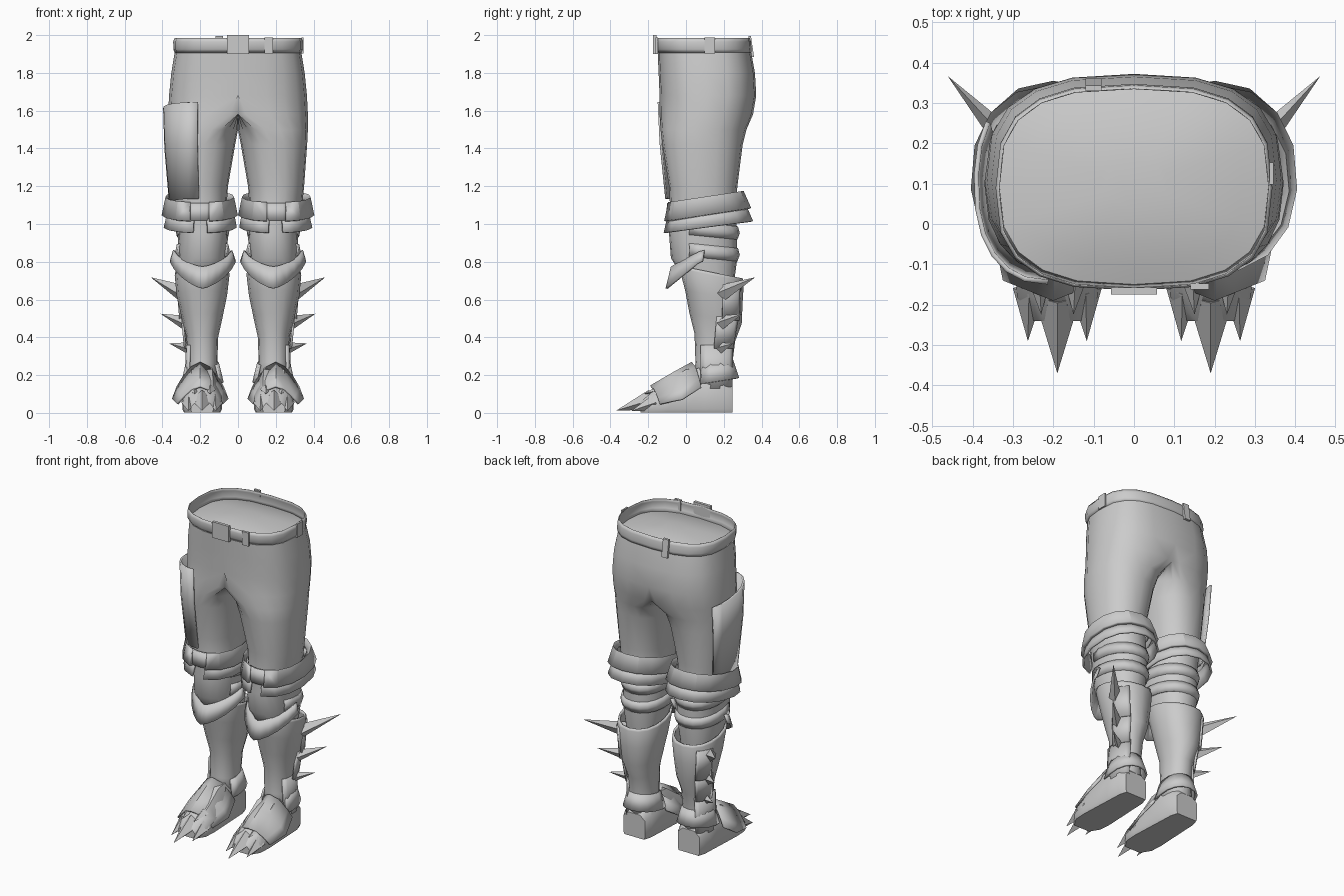
import bpy, bmesh, math
from mathutils import Vector

if "Cube" in bpy.data.objects:
    bpy.data.objects.remove(bpy.data.objects["Cube"])

grey = bpy.data.materials.new("light_grey")
grey.diffuse_color = (0.6, 0.6, 0.6, 1)
grey.use_nodes = True
grey.node_tree.nodes["Principled BSDF"].inputs["Base Color"].default_value = grey.diffuse_color


def finish(name, bm, mirror=True, thick=0, angle=40):
    bmesh.ops.recalc_face_normals(bm, faces=bm.faces)
    me = bpy.data.meshes.new(name)
    bm.to_mesh(me)
    bm.free()
    ob = bpy.data.objects.new(name, me)
    bpy.context.collection.objects.link(ob)
    me.materials.append(grey)
    bpy.context.view_layer.objects.active = ob
    ob.select_set(True)
    bpy.ops.object.shade_smooth_by_angle(angle=math.radians(angle))
    ob.select_set(False)
    if thick:
        m = ob.modifiers.new("thickness", 'SOLIDIFY')
        m.thickness = thick
        m.offset = -1
    if mirror:
        m = ob.modifiers.new("mirror", 'MIRROR')
        m.merge_threshold = 0.0005
    return ob


def power(v, n):
    return math.copysign(abs(v) ** (2 / n), v)


def skin(bm, rings, closed):
    vs = [[bm.verts.new(p) for p in r] for r in rings]
    n = len(vs[0])
    for a, b in zip(vs, vs[1:]):
        for i in range(n if closed else n - 1):
            j = (i + 1) % n
            bm.faces.new((a[i], a[j], b[j], b[i]))
    return vs


def band(name, rows, a0=0, a1=360, seg=16, tilt=0, drop=None, n=2.2, thick=0.012, mirror=True, angle=40):
    """Wrapped band; rows are (z, x_min, x_max, y_min, y_max), angle -90 is the front."""
    closed = a1 - a0 == 360
    rings = []
    for k, (z, x0, x1, y0, y1) in enumerate(rows):
        ring = []
        for i in range(seg if closed else seg + 1):
            a = math.radians(a0 + (a1 - a0) * i / seg)
            c, s = power(math.cos(a), n), power(math.sin(a), n)
            zz = z + tilt * s * (y1 - y0) / 2 - (drop[k] * abs(s) if drop else 0)
            ring.append(((x0 + x1) / 2 + c * (x1 - x0) / 2, (y0 + y1) / 2 + s * (y1 - y0) / 2, zz))
        rings.append(ring)
    bm = bmesh.new()
    skin(bm, rings, closed)
    return finish(name, bm, mirror, thick, angle)


def spike(name, base, tip, w, h, seg=4):
    base, tip = Vector(base), Vector(tip)
    d = (tip - base).normalized()
    u = d.cross(Vector((0, 0, 1))).normalized()
    v = u.cross(d)
    bm = bmesh.new()
    ring = [bm.verts.new(base + u * w * math.cos(2 * math.pi * i / seg) + v * h * math.sin(2 * math.pi * i / seg))
            for i in range(seg)]
    t = bm.verts.new(tip)
    for i in range(seg):
        bm.faces.new((ring[i], ring[(i + 1) % seg], t))
    bm.faces.new(ring)
    finish(name, bm, angle=20)


def box(name, loc, size, tilt=0):
    bm = bmesh.new()
    bmesh.ops.create_cube(bm, size=1)
    for v in bm.verts:
        v.co = Vector([v.co[i] * size[i] + loc[i] for i in range(3)])
        v.co.y += tilt * (v.co.z - loc[2])
    finish(name, bm, False)


# Trousers: half hips flowing into one leg, (z, centre, inner, outer, front, back, squareness)
rows = [(1.91, 0, 0, .335, -.15, .345, 2.8), (1.8, 0, 0, .353, -.145, .365, 2.8),
        (1.68, 0, 0, .365, -.14, .372, 2.7), (1.58, .04, .16, .33, -.14, .355, 2.5),
        (1.5, .14, .14, .23, -.135, .32, 2.3), (1.42, .178, .163, .188, -.125, .3, 2.3),
        (1.2, .2, .147, .15, -.09, .272, 2.2), (1.1, .2, .14, .14, -.085, .265, 2.2),
        (.95, .185, .133, .133, -.09, .27, 2.2), (.82, .19, .13, .13, -.08, .272, 2.2),
        (.66, .19, .1, .1, .02, .25, 2.2)]
rings = []
for z, cx, hi, ho, yf, yb, n in rows:
    ring = []
    for i in range(20):
        a = 2 * math.pi * i / 20 - math.pi / 2
        c, s = power(math.cos(a) if i % 10 else 0, n), power(math.sin(a), n)
        x = cx + c * (ho if c > 0 else hi)
        ring.append((max(0, x), (yf + yb) / 2 + s * (yb - yf) / 2, z))
    rings.append(ring)
bm = bmesh.new()
vs = skin(bm, rings, True)
bm.faces.new(vs[-1])
inner = [f for f in bm.faces if all(v.co.x < 1e-4 for v in f.verts)]
bmesh.ops.delete(bm, geom=inner, context='FACES')
bmesh.ops.remove_doubles(bm, verts=bm.verts, dist=0.0005)
finish("trousers", bm, angle=60)

# Gently domed waist cap
bm = bmesh.new()
dome = [[(power(math.cos(t), 2.7) * .335 * r, .0975 + power(math.sin(t), 2.7) * .2475 * r, 1.91 + .045 * (1 - r * r))
         for t in [2 * math.pi * i / 20 for i in range(20)]] for r in (1, .8, .55, .25)]
vs = skin(bm, dome, True)
bm.faces.new(vs[-1])
finish("waist_cap", bm, False)

# Belt, buckle and belt loops
band("belt", [(1.905, -.335, .335, -.15, .345), (1.925, -.342, .342, -.163, .347),
              (1.965, -.343, .343, -.165, .344), (1.985, -.336, .336, -.16, .337)],
     seg=20, n=2.8, thick=.003, mirror=False)
box("buckle", (0, -.166, 1.95), (.115, .018, .1))
box("front_loop", (.163, -.155, 1.945), (.045, .014, .085))
box("right_loop", (.341, .125, 1.945), (.01, .055, .085))
box("back_loop", (-.1, .345, 1.94), (.04, .014, .11), -.15)

# Thigh plate on one leg only
band("thigh_plate", [(1.615, -.397, -.03, -.15, .35), (1.4, -.39, -.04, -.14, .325), (1.11, -.365, -.05, -.11, .285)],
     -90, -215, 8, tilt=-.12, n=2.3, mirror=False)

# Knee cuff in two layers, split at the front
band("upper_cuff", [(1.12, .045, .36, -.09, .28), (1.145, .02, .385, -.1, .305), (1.05, 0, .405, -.122, .345)],
     -76, 256, 14, tilt=.15, thick=.02, angle=25)
band("lower_cuff", [(1.07, .02, .375, -.1, .32), (.985, .005, .395, -.122, .355)], -80, 260, 14, tilt=.13, angle=25)
band("cuff_strap", [(1.11, .06, .345, -.1, .27), (1.02, .06, .345, -.108, .27)], -115, -65, 4)

# Straps behind the knee
for z in (.97, .855):
    band("knee_strap", [(z + .035, .05, .325, -.08, .275), (z, .043, .332, -.08, .285),
                        (z - .035, .05, .325, -.08, .272)], -25, 205, 12, tilt=-.1)

# Pointed knee guard
band("knee_guard", [(.865, .03, .345, -.08, .26), (.81, .01, .362, -.108, .27)], -185, 5, 12,
     drop=[.09, .15], n=1.5, thick=.012)

# Greave
band("greave", [(.745, .047, .332, -.03, .3), (.73, .045, .335, -.035, .307), (.62, .058, .325, -.005, .3),
                (.5, .083, .298, .018, .295), (.4, .105, .272, .045, .26), (.25, .11, .267, .05, .242),
                (.13, .1, .275, .04, .245)], tilt=-.2, seg=16)

# Overlapping scales on the outer calf, each following the greave closely
for top, bot, r0, r1, y0, y1, a0 in ((.68, .49, .328, .312, .305, .3, 10), (.51, .34, .302, .286, .295, .265, 0),
                                     (.36, .13, .275, .285, .265, .26, -35)):
    band("calf_scale", [(top, .1, r0, .03, y0), (bot, .1, r1, .03, y1)], a0, 60, 6)

# Calf spikes
spike("upper_calf_spike", (.3, .19, .635), (.462, .367, .718), .035, .045)
spike("middle_calf_spike", (.275, .18, .475), (.41, .3, .525), .03, .04)
spike("lower_calf_spike", (.25, .17, .34), (.365, .25, .368), .026, .035)

# Ankle guard
band("ankle_guard", [(.265, .1, .278, .04, .25), (.165, .075, .3, .01, .282)], -30, 210, 10, tilt=.15, angle=25)

# Foot: sections along y, (y, half width, top, shoulder height)
bm = bmesh.new()
rings = []
for y, w, t, sh in ((.245, .075, .15, .12), (.2, .09, .2, .14), (.1, .095, .24, .15), (0, .1, .23, .13),
                    (-.1, .105, .16, .09), (-.18, .1, .11, .06), (-.24, .06, .06, .03)):
    rings.append([(.19 + w * k, y, z) for k, z in
                  ((-.92, .003), (-1, .02), (-1, sh), (-.55, t), (.55, t), (1, sh), (1, .02), (.92, .003))])
vs = skin(bm, rings, True)
bm.faces.new(vs[0])
bm.faces.new(vs[-1])
finish("foot", bm)


# Saddle-shaped plates over the foot: sections (y, half width, top, side bottom)
def saddle(name, secs, cx):
    bm = bmesh.new()
    skin(bm, [[(cx + w * s, y + .05 * abs(s), b + (t - b) * (1 - abs(s) ** 1.8))
               for s in (-1, -.8, -.4, 0, .4, .8, 1)] for y, w, t, b in secs], False)
    finish(name, bm, thick=.012)


saddle("instep_plate", [(.03, .125, .27, .14), (-.07, .15, .215, .075), (-.19, .125, .145, .05)], .2)
saddle("toe_plate", [(-.14, .11, .15, .06), (-.215, .1, .1, .03)], .19)

# Toe claws
spike("centre_claw", (.19, -.18, .07), (.19, -.37, .012), .058, .055)
for side in (-1, 1):
    spike("side_claw", (.19 + side * .07, -.16, .055), (.19 + side * .073, -.29, .01), .04, .045)
    spike("upper_claw", (.19 + side * .045, -.13, .125), (.19 + side * .04, -.225, .1), .03, .025)
